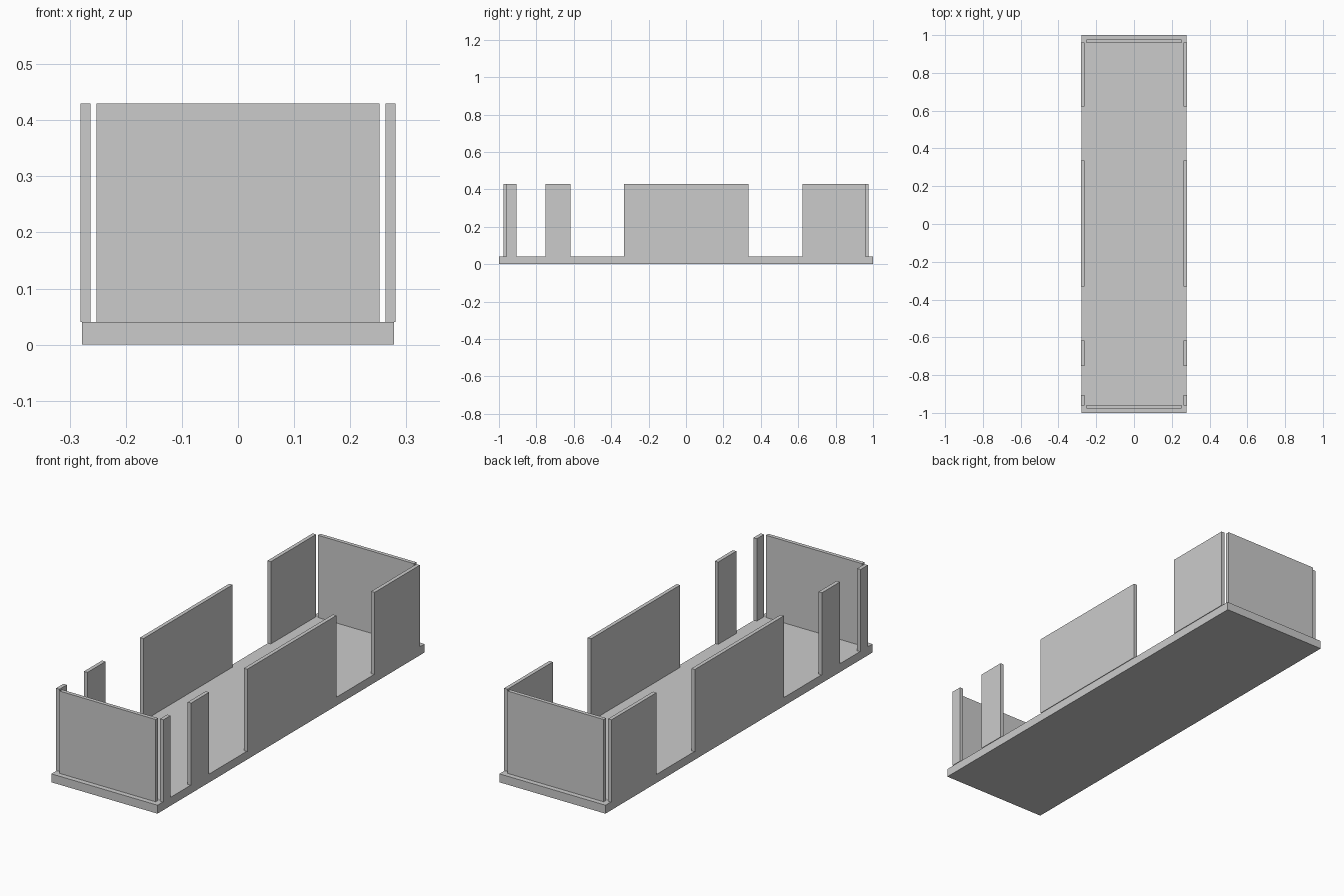
import bpy, bmesh
from mathutils import Vector

if "Cube" in bpy.data.objects:
    bpy.data.objects.remove(bpy.data.objects["Cube"])


def box(name, lo, hi):
    """Flat-shaded box spanning two opposite corners."""
    lo, hi = Vector(lo), Vector(hi)
    bm = bmesh.new()
    bmesh.ops.create_cube(bm, size=1)
    bmesh.ops.scale(bm, vec=hi - lo, verts=bm.verts)
    bmesh.ops.translate(bm, vec=(lo + hi) / 2, verts=bm.verts)
    mesh = bpy.data.meshes.new(name)
    bm.to_mesh(mesh)
    bm.free()
    obj = bpy.data.objects.new(name, mesh)
    bpy.context.collection.objects.link(obj)
    return obj


FLOOR_TOP, WALL_TOP = 0.04, 0.43

# Floor slab
box("floor", (-0.278, -1, 0), (0.278, 1, FLOOR_TOP))

# Side wall panels with door and window gaps, mirrored across x
sections = {
    "front_post": (-0.96, -0.906),
    "front_pillar": (-0.752, -0.617),
    "middle_wall": (-0.332, 0.335),
    "rear_wall": (0.622, 0.96),
}
for name, (y0, y1) in sections.items():
    wall = box(name, (0.263, y0, FLOOR_TOP), (0.281, y1, WALL_TOP))
    mirror = wall.modifiers.new("Mirror", 'MIRROR')
    mirror.use_axis = (True, False, False)

# End walls
for name, y in (("front_end_wall", -0.967), ("rear_end_wall", 0.967)):
    box(name, (-0.252, y - 0.009, FLOOR_TOP), (0.252, y + 0.009, WALL_TOP))
